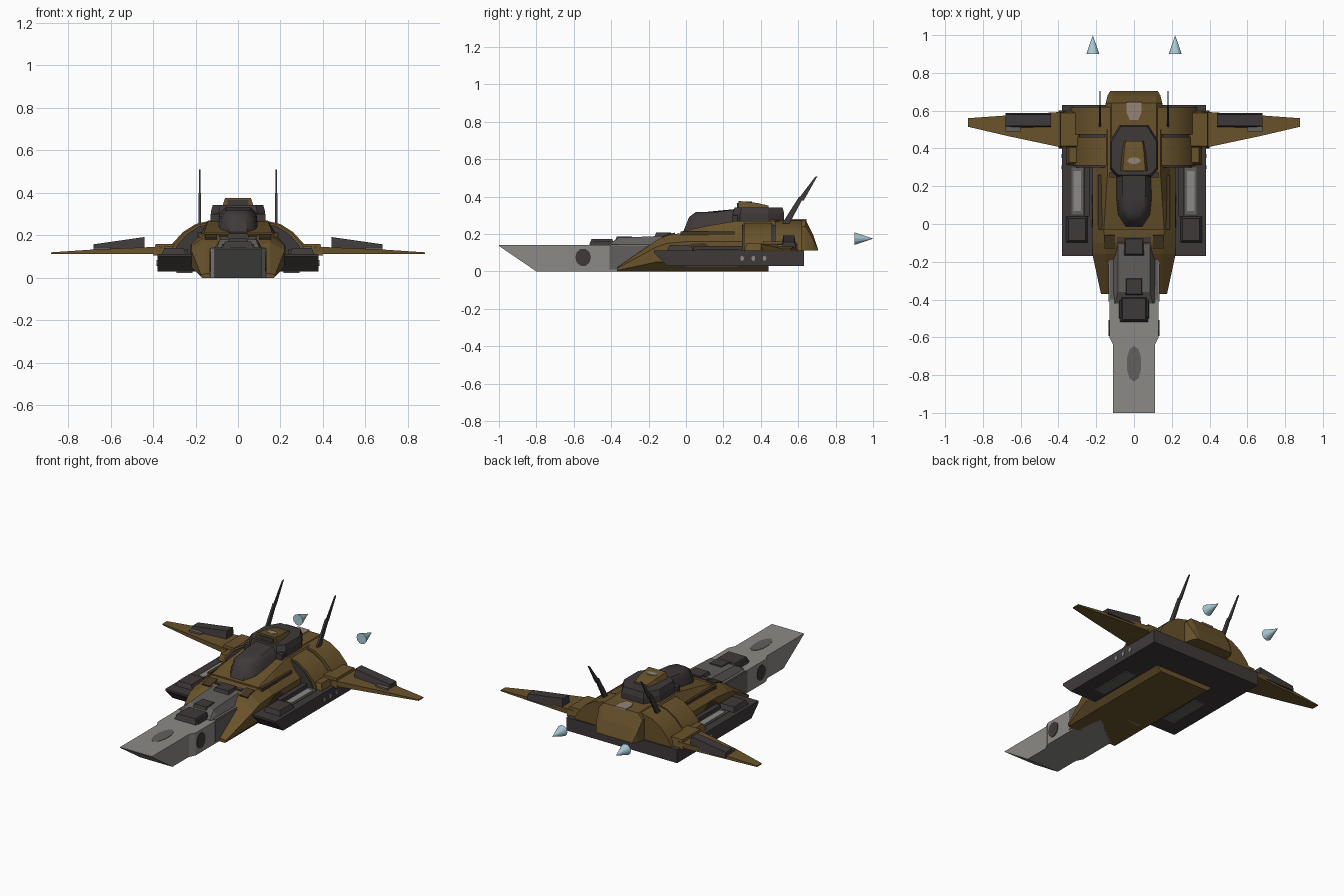
import bpy, bmesh, math
from mathutils import Matrix, Vector

if "Cube" in bpy.data.objects:
    bpy.data.objects.remove(bpy.data.objects["Cube"])


def material(name, red, green, blue):
    mat = bpy.data.materials.new(name)
    mat.use_nodes = True
    mat.diffuse_color = (red, green, blue, 1)
    mat.node_tree.nodes["Principled BSDF"].inputs["Base Color"].default_value = (red, green, blue, 1)
    return mat


BROWN = material("olive brown paint", .14, .085, .024)
UMBER = material("dark umber paint", .06, .038, .016)
DARK = material("charcoal metal", .05, .041, .042)
GREY = material("pale grey metal", .26, .255, .235)
MID = material("worn grey metal", .12, .115, .11)
TAN = material("faded tan paint", .3, .23, .17)
BLUE = material("pale blue flame", .4, .6, .68)


def finish(name, bm, mats, mirror=False, smooth=False):
    bmesh.ops.recalc_face_normals(bm, faces=bm.faces)
    mesh = bpy.data.meshes.new(name)
    bm.to_mesh(mesh)
    bm.free()
    obj = bpy.data.objects.new(name, mesh)
    bpy.context.collection.objects.link(obj)
    for mat in mats:
        mesh.materials.append(mat)
    if mirror:
        obj.modifiers.new("Mirror", "MIRROR").use_mirror_merge = False
    if smooth:
        bpy.ops.object.select_all(action="DESELECT")
        obj.select_set(True)
        bpy.context.view_layer.objects.active = obj
        bpy.ops.object.shade_smooth_by_angle(angle=math.radians(40))
    return obj


def loft(name, rings, mat, mirror=False, smooth=False):
    """Skin a row of equal rings and cap both ends."""
    bm = bmesh.new()
    rows = [[bm.verts.new(point) for point in ring] for ring in rings]
    for a, b in zip(rows, rows[1:]):
        for i in range(len(a)):
            j = (i + 1) % len(a)
            bm.faces.new((a[i], a[j], b[j], b[i]))
    bm.faces.new(rows[0])
    bm.faces.new(rows[-1])
    return finish(name, bm, [mat], mirror, smooth)


def section(y, half):
    """Symmetric cross-section at y from a half outline of (x, z)."""
    return [(x, y, z) for x, z in half] + [(-x, y, z) for x, z in reversed(half)]


def side_prism(name, x_in, x_out, outline, mat, mirror=True):
    return loft(name, [[(x, y, z) for y, z in outline] for x in (x_in, x_out)], mat, mirror)


def box(name, xs, ys, zs, mat, mirror=True, taper=0):
    """Box with its top drawn in by taper."""
    def ring(z, inset):
        x0, x1, y0, y1 = xs[0] + inset, xs[1] - inset, ys[0] + inset, ys[1] - inset
        return [(x0, y0, z), (x1, y0, z), (x1, y1, z), (x0, y1, z)]
    return loft(name, [ring(zs[0], 0), ring(zs[1], taper)], mat, mirror)


def deck(name, half, ys, zs, mat, taper=0):
    """Centred box, given its half width."""
    return box(name, (-half, half), ys, zs, mat, False, taper)


def spot(name, center, axis, size, mat, mirror=True):
    """Thin elliptical plate facing along an axis."""
    bm = bmesh.new()
    turn = Vector((0, 0, 1)).rotation_difference(Vector(axis)).to_matrix().to_4x4()
    bmesh.ops.create_cone(bm, cap_ends=True, segments=10, radius1=1, radius2=1, depth=1,
                          matrix=Matrix.Translation(center) @ Matrix.Diagonal((*size, 1)) @ turn)
    return finish(name, bm, [mat], mirror)


# Lower hull with raked front and chamfered sides
KEEL, BILGE = (.17, 0), (.22, .05)
loft("lower_hull", [
    section(-.37, [KEEL, (.175, .005), (.175, .015), (.15, .02)]),
    section(-.16, [KEEL, BILGE, (.22, .13), (.15, .165)]),
    section(-.1, [KEEL, BILGE, (.22, .15), (.15, .195)]),
    section(.02, [KEEL, BILGE, (.22, .16), (.17, .21)]),
    section(.44, [KEEL, BILGE, (.22, .16), (.17, .21)])], BROWN)
side_prism("hull_camouflage", .18, .223, [(-.02, .11), (.03, .148), (.1, .152), (.16, .11)], UMBER)
side_prism("hull_front_band", .1, .155, [(-.12, .15), (-.13, .188), (-.06, .207), (-.04, .15)], UMBER)

# Long ram-shaped nose
loft("nose_ram", [section(y, [(w, low), (w, .14)]) for y, w, low in
                  [(-1, .11, .136), (-.8, .11, 0), (-.64, .11, 0), (-.6, .13, 0), (-.1, .13, 0)]], GREY)
loft("nose_spine", [section(y, [(.115, .135), (w, top)]) for y, w, top in
                    [(-.42, .1, .142), (-.36, .085, .18), (-.08, .085, .192)]], MID)
deck("nose_rear_plate", .128, (-.4, -.1), (.138, .144), MID)
box("nose_rear_side", (.12, .134), (-.41, -.2), (.01, .138), MID)
spot("nose_top_stain", (0, -.74, .139), (0, 0, 1), (.04, .095, .006), MID, False)
spot("nose_side_port", (.13, -.55, .075), (1, 0, 0), (.008, .042, .048), DARK)

# Sight and hatch on the nose
deck("sight_block", .075, (-.52, -.38), (.135, .172), DARK, .014)
box("sight_cheek", (.055, .08), (-.5, -.4), (.135, .16), DARK, True, .005)
deck("sight_rear", .05, (-.38, -.28), (.16, .188), DARK, .01)
deck("spine_hatch", .055, (-.17, -.07), (.18, .208), DARK, .01)
deck("hatch_lip", .09, (-.1, -.07), (.18, .202), DARK)

# Broad base with two forward prongs
deck("base_slab", .38, (.3, .63), (.03, .112), DARK)
side_prism("prong", .2, .38, [(-.17, .112), (-.17, .1), (-.1, .03), (.31, .03), (.31, .112)], DARK)
box("prong_cap", (.245, .36), (-.1, .04), (.11, .14), DARK, True, .012)
box("prong_rail", (.235, .265), (.04, .31), (.11, .135), DARK)
box("prong_panel", (.27, .33), (.05, .3), (.108, .117), MID)
box("prong_worn_strip", (.28, .32), (.07, .28), (.115, .121), GREY)
box("belly_vent", (.215, .29), (.0, .28), (.024, .034), MID)
for i in range(3):
    spot("side_light_%d" % i, (.38, .3 + i * .06, .07), (1, 0, 0), (.007, .01, .014), GREY)

# Raised cockpit deck and rear fuselage
loft("cockpit_deck", [section(y, [(.19, .19), (w, top)]) for y, w, top in
                      [(-.03, .16, .212), (.12, .15, .245), (.27, .14, .27), (.5, .14, .27)]], BROWN)
box("deck_groove", (.17, .19), (-.03, .26), (.195, .213), UMBER)
loft("rear_fuselage", [section(y, [(low, .112), (w, mid), (top_w, top)]) for y, low, w, mid, top_w, top in
                       [(.3, .15, .15, .24, .12, .275), (.64, .15, .15, .24, .12, .275),
                        (.68, .14, .14, .17, .115, .195), (.705, .125, .125, .115, .11, .12)]], BROWN)
loft("rear_tan_patch", [section(y, [(w, .27), (w, .28)]) for y, w in
                        [(.55, .022), (.59, .04), (.645, .04)]], TAN)

# Arched shoulders: a thin rim in front, a full drum behind, and a dark slot between
ARCH = [(.335, .11), (.31, .16), (.26, .215), (.2, .253), (.12, .272)]


def arch(name, start, end, scale, mat):
    half = [(x * scale, .11 + (z - .11) * scale) for x, z in ARCH]
    return loft(name, [section(start, half), section(end, half)], mat, smooth=True)


arch("shoulder_front", .31, .46, .97, BROWN)
arch("shoulder_slot", .3, .48, .92, DARK)
arch("shoulder_drum", .475, .62, 1, BROWN)
box("shoulder_step", (.28, .4), (.4, .6), (.105, .16), BROWN, True, .012)
box("shoulder_flare", (.22, .36), (.31, .42), (.105, .15), BROWN, True, .015)

# Tapered wings carrying dark pods
loft("wing", [[(x, front, .113), (x, back, .113), (x, back, top), (x, front, top)] for x, front, back, top in
              [(.36, .4, .595, .147), (.67, .466, .575, .134), (.88, .515, .56, .12)]], BROWN, True)
loft("wing_pod", [[(x, .51, .125), (x, .588, .125), (x, .58, top), (x, .52, top)] for x, top in
                  [(.44, .192), (.68, .158)]], DARK, True)
box("pod_mount", (.6, .68), (.49, .52), (.12, .145), MID)

# Canopy
canopy_base = [(.1, .28), (.1, .12), (.088, .04), (.045, -.02)]


def canopy_ring(scale, shift, z_back, z_front):
    half = [(x * scale, .28 + (y - .28) * shift, z_back if y > .2 else z_front) for x, y in canopy_base]
    return half + [(-x, y, z) for x, y, z in reversed(half)]


loft("canopy", [canopy_ring(1, 1, .2, .2), canopy_ring(.86, .88, .31, .29),
                canopy_ring(.6, .76, .335, .317)], DARK, smooth=True)

# Turret behind the canopy with a brown visor housing
outline = [(.09, .25), (.128, .29), (.128, .44), (.075, .525)]
outline += [(-x, y) for x, y in reversed(outline)]
loft("turret", [[(x, y, .23) for x, y in outline], [(x, y, .31) for x, y in outline],
                [(x * .93, .39 + (y - .39) * .93, .342) for x, y in outline]], DARK)
box("turret_frame", (.09, .13), (.245, .275), (.22, .3), DARK)
loft("visor_housing", [section(y, [(w, .335), (w * .8, top)]) for y, w, top in
                       [(.28, .075, .377), (.38, .065, .366), (.44, .055, .352)]], BROWN)
deck("visor_opening", .05, (.274, .284), (.343, .366), DARK)
spot("visor_wear", (0, .335, .371), (0, 0, 1), (.035, .018, .006), TAN, False)

# Swept aerials
side_prism("aerial_base", .174, .186, [(.51, .25), (.55, .25), (.625, .39), (.605, .4)], DARK)
side_prism("aerial_tip", .177, .183, [(.595, .38), (.63, .38), (.703, .51), (.69, .505)], DARK)

# Two exhaust cones floating behind
bm = bmesh.new()
bmesh.ops.create_cone(bm, cap_ends=True, segments=12, radius1=.034, radius2=0, depth=.1,
                      matrix=Matrix.Translation((.218, .95, .175)) @ Matrix.Rotation(math.radians(-90), 4, "X"))
finish("exhaust_cone", bm, [BLUE], mirror=True)
